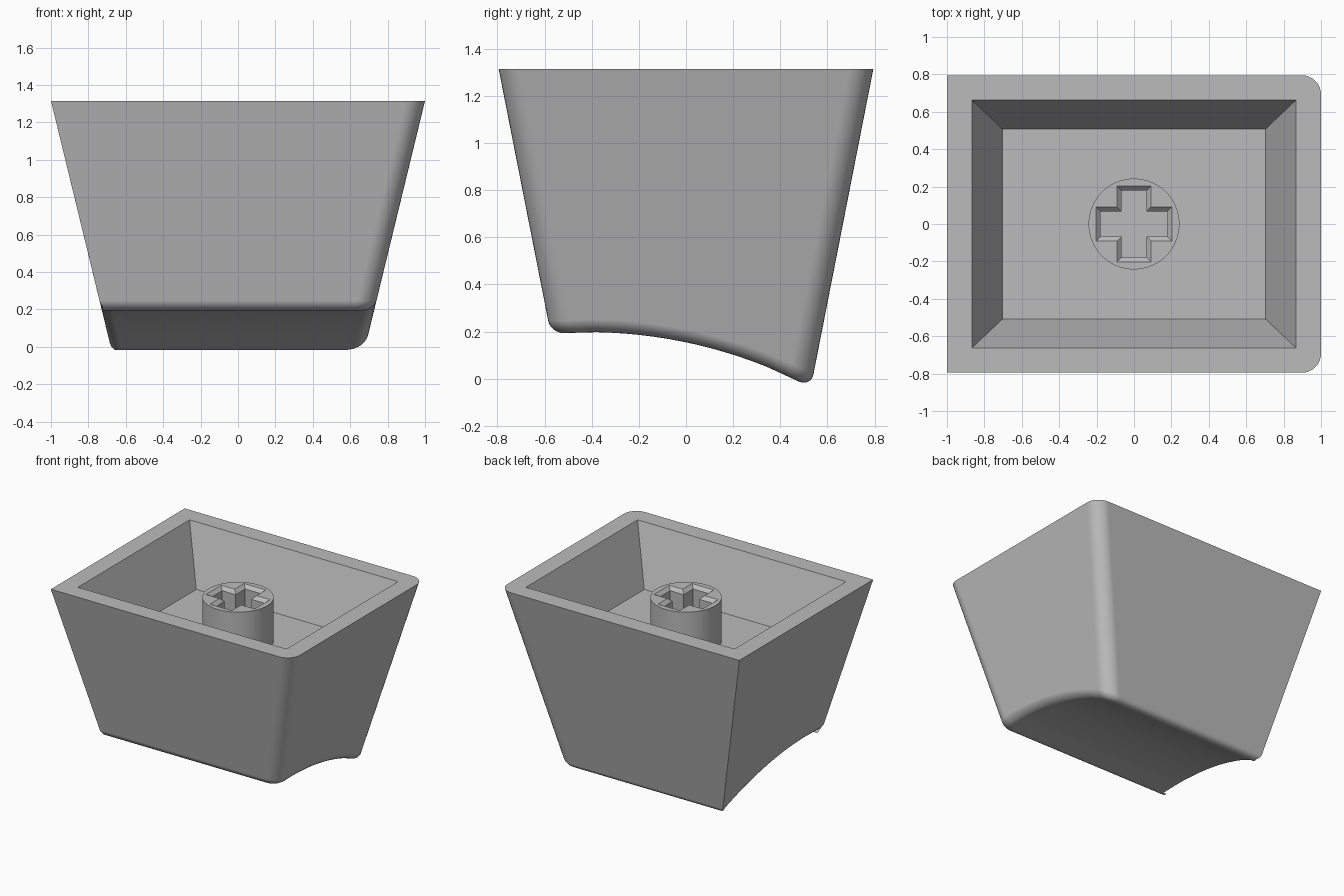
import bpy, bmesh, math

cube = bpy.data.objects.get("Cube")
if cube:
    bpy.data.objects.remove(cube, do_unlink=True)

RIM, FLOOR, STEM_TOP = 1.315, 0.895, 1.22

grey = bpy.data.materials.new("plain grey")
grey.use_nodes = True
colour = (0.5, 0.5, 0.5, 1)
grey.diffuse_color = colour
grey.node_tree.nodes["Principled BSDF"].inputs["Base Color"].default_value = colour


def make_object(name, bm):
    bmesh.ops.recalc_face_normals(bm, faces=bm.faces)
    mesh = bpy.data.meshes.new(name)
    bm.to_mesh(mesh)
    bm.free()
    mesh.materials.append(grey)
    obj = bpy.data.objects.new(name, mesh)
    bpy.context.collection.objects.link(obj)
    return obj


def loft(bm, loops):
    """Skin matching point loops and cap both ends."""
    rings = [[bm.verts.new(p) for p in loop] for loop in loops]
    n = len(rings[0])
    for a, b in zip(rings, rings[1:]):
        for i in range(n):
            j = (i + 1) % n
            bm.faces.new((a[i], a[j], b[j], b[i]))
    bm.faces.new(rings[0])
    bm.faces.new(rings[-1])


def cut(obj, cutter):
    cutter.hide_render = True
    mod = obj.modifiers.new("cut", 'BOOLEAN')
    mod.operation, mod.solver, mod.object = 'DIFFERENCE', 'EXACT', cutter
    bpy.context.view_layer.objects.active = obj
    bpy.ops.object.modifier_apply(modifier=mod.name)
    bpy.data.objects.remove(cutter, do_unlink=True)


def finish(obj):
    bpy.ops.object.select_all(action='DESELECT')
    obj.select_set(True)
    bpy.context.view_layer.objects.active = obj
    bpy.ops.object.shade_smooth_by_angle(angle=math.radians(30))
    mod = obj.modifiers.new("flat sides", 'WEIGHTED_NORMAL')
    mod.keep_sharp = True
    bpy.ops.object.modifier_apply(modifier=mod.name)


def rectangle(x, y, z):
    return [(-x, -y, z), (x, -y, z), (x, y, z), (-x, y, z)]


# Tapered shell: side profile with a hollow arc underneath, widening to the rim
def dish(y):
    radius = 2.05
    return 0.198 - radius + math.sqrt(radius ** 2 - (y + 0.42) ** 2)


steps = 12
ys = [-0.574] + [-0.38 + 0.72 * i / steps for i in range(steps + 1)] + [0.53]
profile = [(-0.795, RIM)] + [(y, dish(y)) for y in ys] + [(0.795, RIM)]
bm = bmesh.new()
loft(bm, [[(s * (1 - 0.243 * (RIM - z)), y, z) for y, z in profile] for s in (-1, 1)])
bm.normal_update()

# Round the four upright corners, then the whole lower border
corners = [e for e in bm.edges
           if abs(e.verts[0].co.z - e.verts[1].co.z) > 0.9]
bmesh.ops.bevel(bm, geom=corners, offset=0.1, segments=8, profile=0.5,
                affect='EDGES', clamp_overlap=False)
bm.normal_update()
bmesh.ops.recalc_face_normals(bm, faces=bm.faces)
border = [e for e in bm.edges if max(v.co.z for v in e.verts) < 0.4
          and sum(f.normal.z < -0.7 for f in e.link_faces) == 1]
bmesh.ops.bevel(bm, geom=border, offset=0.055, segments=6, profile=0.5,
                affect='EDGES', clamp_overlap=False)
shell = make_object("shell", bm)

# Sloped pocket, continued a little above the rim
bm = bmesh.new()
over = 0.1
grow = over / (RIM - FLOOR)
loft(bm, [rectangle(0.703, 0.508, FLOOR),
          rectangle(0.867 + 0.164 * grow, 0.663 + 0.155 * grow, RIM + over)])
cut(shell, make_object("pocket_cutter", bm))
finish(shell)

# Round stem with a chamfered cross socket
bm = bmesh.new()
low = FLOOR - 0.04
bmesh.ops.create_cone(bm, cap_ends=True, segments=64, radius1=0.243, radius2=0.243,
                      depth=STEM_TOP - low)
bmesh.ops.translate(bm, verts=bm.verts, vec=(0, 0, (STEM_TOP + low) / 2))
stem = make_object("stem", bm)


def cross(grow, z):
    a, b = 0.178 + grow, 0.066 + grow
    quarter = [(a, -b), (a, b), (b, b)]
    points = []
    for k in range(4):
        c, s = round(math.cos(k * math.pi / 2)), round(math.sin(k * math.pi / 2))
        points += [(x * c - y * s, x * s + y * c, z) for x, y in quarter]
    return points


bm = bmesh.new()
chamfer = 0.025
loft(bm, [cross(0, FLOOR + 0.005), cross(0, STEM_TOP - chamfer),
          cross(chamfer, STEM_TOP), cross(chamfer, STEM_TOP + 0.1)])
cut(stem, make_object("socket_cutter", bm))
finish(stem)
